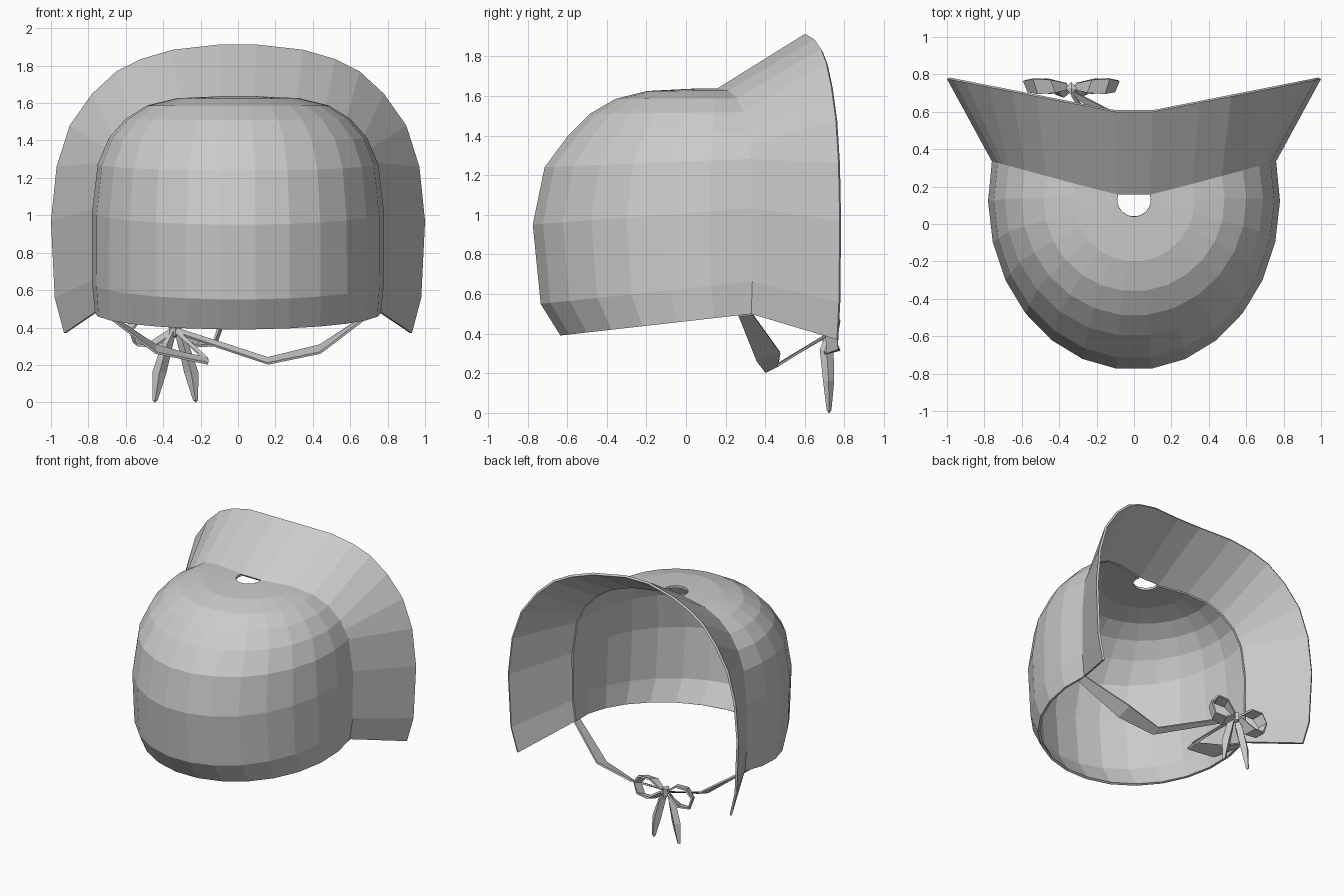
import bpy, math

if "Cube" in bpy.data.objects:
    bpy.data.objects.remove(bpy.data.objects["Cube"])

cloth = bpy.data.materials.new("light grey cloth")
cloth.diffuse_color = (0.6, 0.6, 0.6, 1)
cloth.use_nodes = True
cloth.node_tree.nodes["Principled BSDF"].inputs["Base Color"].default_value = cloth.diffuse_color


def grid(name, rows, thick=0.0, offset=-1.0):
    """Skin equal-length rows of points; optionally thicken the sheet."""
    n = len(rows[0])
    verts = [p for r in rows for p in r]
    faces = [(i * n + j, i * n + j + 1, (i + 1) * n + j + 1, (i + 1) * n + j)
             for i in range(len(rows) - 1) for j in range(n - 1)]
    me = bpy.data.meshes.new(name)
    me.from_pydata(verts, [], faces)
    me.materials.append(cloth)
    ob = bpy.data.objects.new(name, me)
    bpy.context.collection.objects.link(ob)
    if thick:
        m = ob.modifiers.new("thickness", 'SOLIDIFY')
        m.thickness = thick
        m.offset = offset
    return ob


def ribbon(name, path, thick=0.012):
    """path: (centre, half-width vector) pairs."""
    rows = [[tuple(c[k] - h[k] for k in range(3)),
             tuple(c[k] + h[k] for k in range(3))] for c, h in path]
    return grid(name, rows, thick, 0.0)


# Crown: tilted elliptical rings, cut open along a V-shaped line
CY, SEG = 0.13, 15


def cut(x):
    return 0.157 + 0.27 * max(abs(x) - 0.1, 0)


def ring(rx, ry, zb, slope):
    lo, hi = 0.0, math.pi / 2
    for _ in range(40):
        a = (lo + hi) / 2
        if CY + ry * math.sin(a) < cut(rx * math.cos(a)):
            lo = a
        else:
            hi = a
    pts = []
    for k in range(SEG + 1):
        t = lo - (math.pi + 2 * lo) * k / SEG
        dy = ry * math.sin(t)
        pts.append((rx * math.cos(t), CY + dy, zb + slope * (dy + ry)))
    return pts


# (x radius, y radius, height at back, tilt)
profile = [(0.09, 0.09, 1.637, 0), (0.325, 0.33, 1.625, 0.005),
           (0.485, 0.49, 1.585, 0.005), (0.60, 0.62, 1.51, 0.01),
           (0.69, 0.73, 1.40, 0.02), (0.75, 0.85, 1.24, 0.04),
           (0.78, 0.91, 0.95, 0.075), (0.78, 0.87, 0.55, 0.105),
           (0.765, 0.77, 0.39, 0.113)]
rings = [ring(*p) for p in profile]
grid("crown", rings, 0.018)

# Brim: flares from the crown opening to a wide outer edge
inner = [r[0] for r in rings]
inner.insert(5, tuple((a + b) / 2 for a, b in zip(inner[4], inner[5])))
outline = [(0.1, 1.913), (0.35, 1.885), (0.52, 1.835), (0.65, 1.77), (0.78, 1.65),
           (0.90, 1.48), (0.97, 1.26), (1.0, 0.97), (0.98, 0.56), (0.93, 0.37)]
outer = [(x, 0.6 + 0.195 * (x - 0.1), z) for x, z in outline]


def both_sides(right):
    return [(-x, y, z) for x, y, z in reversed(right)] + right


grid("brim", [both_sides(inner), both_sides(outer)], 0.016)

# Chin straps: mirrored from the corners, both ending at the off-centre knot
KX, KY, KZ = -0.335, 0.725, 0.385
for side, label in ((1, "right"), (-1, "left")):
    ribbon(label + "_strap", [
        ((side * 0.735, 0.30, 0.495), (0, 0.035, 0.005)),
        ((side * 0.44, 0.415, 0.285), (0, 0.06, 0.02)),
        ((side * 0.16, 0.43, 0.222), (0, 0.03, 0.015)),
        ((KX, 0.70, KZ), (0, 0.015, 0.012))])

# Bow loops: ribbon curls either side of the knot
for side, label in ((1, "right"), (-1, "left")):
    loop = [(0.02, 0.01, 0.015), (0.10, 0.075, 0.035), (0.19, 0.075, 0.04),
            (0.24, 0.015, 0.03), (0.21, -0.07, 0.03), (0.12, -0.075, 0.04),
            (0.02, -0.01, 0.015)]
    ribbon(label + "_bow_loop",
           [((KX + side * dx, KY + 0.012, KZ + dz), (0.012 * side, h, 0.01))
            for dx, dz, h in loop], 0.014)


# Bow tails and knot: lozenge-section spindles
def spindle(name, sections):
    rows = [[(x + w, y, z), (x, y + d, z), (x - w, y, z), (x, y - d, z), (x + w, y, z)]
            for x, y, z, w, d in sections]
    return grid(name, rows)


for side, label in ((1, "right"), (-1, "left")):
    spindle(label + "_bow_tail", [
        (KX + side * 0.005, 0.715, 0.39, 0.012, 0.012),
        (KX + side * 0.04, 0.71, 0.32, 0.03, 0.035),
        (KX + side * 0.085, 0.72, 0.16, 0.038, 0.028),
        (KX + side * 0.108, 0.722, 0.012, 0.014, 0.012),
        (KX + side * 0.11, 0.722, 0.0, 0.001, 0.001)])
spindle("knot", [(KX, KY, KZ + 0.04, 0.001, 0.001), (KX, KY, KZ + 0.03, 0.03, 0.035),
                 (KX, KY, KZ - 0.03, 0.03, 0.035), (KX, KY, KZ - 0.04, 0.001, 0.001)])
